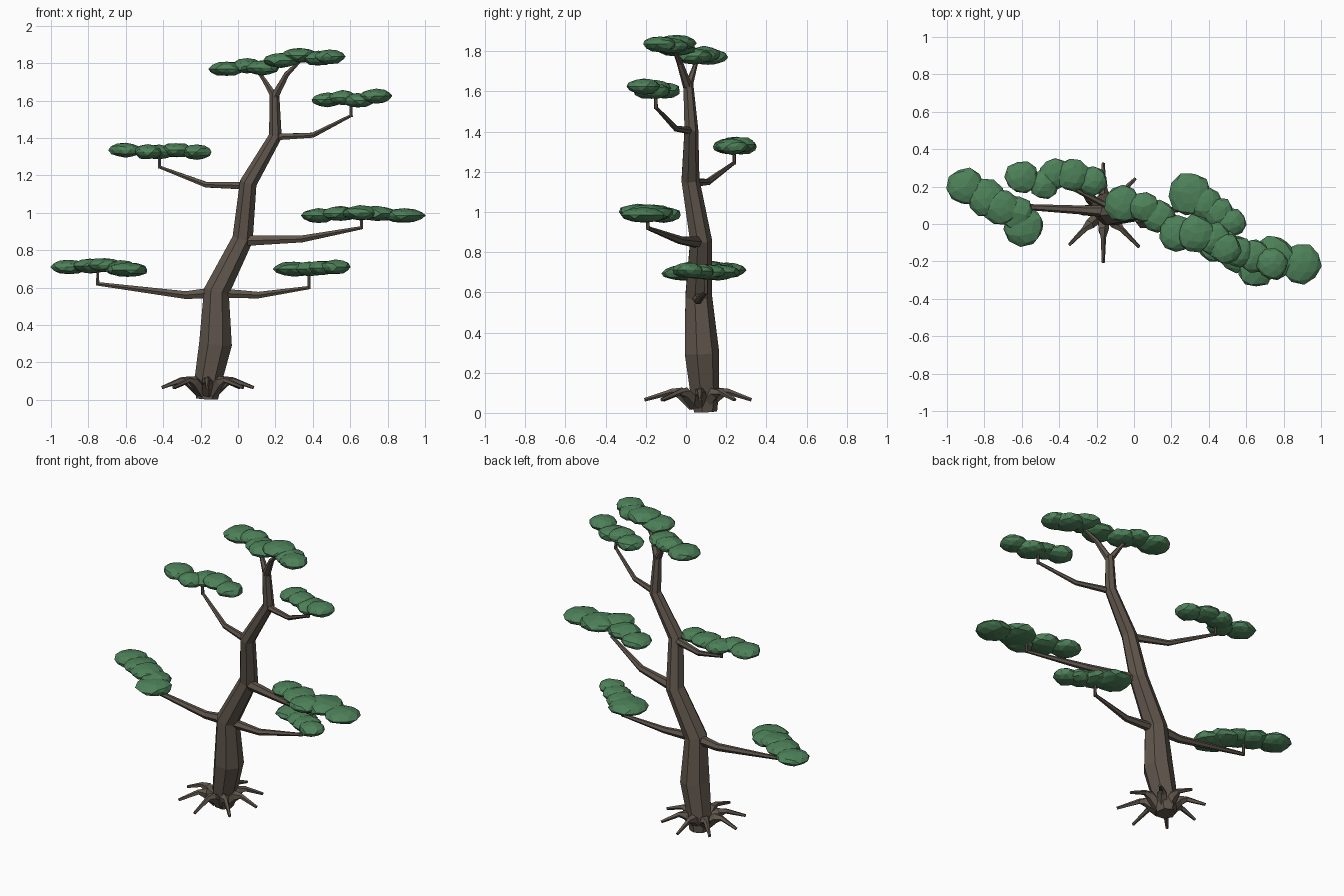
import bpy, bmesh, math, random
from mathutils import Vector, Matrix

random.seed(4)

def material(name, col):
    m = bpy.data.materials.new(name)
    m.diffuse_color = (*col, 1)
    return m

BARK = material("bark", (0.115, 0.092, 0.072))
LEAF = material("leaf", (0.075, 0.22, 0.1))

def finish(bm, name, mat):
    bmesh.ops.recalc_face_normals(bm, faces=bm.faces)
    me = bpy.data.meshes.new(name)
    bm.to_mesh(me)
    bm.free()
    me.materials.append(mat)
    ob = bpy.data.objects.new(name, me)
    bpy.context.collection.objects.link(ob)
    return ob

def tube(name, pts, sides=6):
    """Faceted tapering limb through (x, y, z, radius) points."""
    bm = bmesh.new()
    P = [Vector(p[:3]) for p in pts]
    rings = []
    for i, c in enumerate(P):
        t = Vector((0, 0, 0))
        if i > 0:
            t += (c - P[i - 1]).normalized()
        if i < len(P) - 1:
            t += (P[i + 1] - c).normalized()
        t.normalize()
        # keep one reference axis per limb so rings do not twist
        ref = Vector((0, 1, 0)) if abs((P[-1] - P[0]).normalized().y) < 0.75 else Vector((1, 0, 0))
        u = (ref - t * ref.dot(t)).normalized()
        v = t.cross(u)
        rings.append([bm.verts.new(c + pts[i][3] * (u * math.cos(a) + v * math.sin(a)))
                      for a in (2 * math.pi * k / sides for k in range(sides))])
    for a, b in zip(rings, rings[1:]):
        for k in range(sides):
            j = (k + 1) % sides
            bm.faces.new((a[k], a[j], b[j], b[k]))
    bm.faces.new(rings[0])
    bm.faces.new(rings[-1])
    return finish(bm, name, BARK)

def pad(name, blobs):
    """Foliage pad of squashed, slightly uneven blobs (x, y, z, radius)."""
    bm = bmesh.new()
    for x, y, z, r in blobs:
        mat = (Matrix.Translation((x, y, z)) @ Matrix.Diagonal((r, r, 0.04, 1))
               @ Matrix.Rotation(random.uniform(0, 6.28), 4, 'Z'))
        new = bmesh.ops.create_icosphere(bm, subdivisions=2, radius=1.0, matrix=mat)["verts"]
        c = Vector((x, y, z))
        for v in new:
            v.co = c + (v.co - c) * random.uniform(0.92, 1.06)
    return finish(bm, name, LEAF)

# Trunk
tube("trunk", [(-0.165, 0.095, 0.005, 0.06), (-0.16, 0.09, 0.10, 0.075), (-0.12, 0.075, 0.30, 0.09),
               (-0.115, 0.06, 0.58, 0.07), (0.025, 0.072, 0.86, 0.057), (0.055, 0.02, 1.16, 0.047),
               (0.20, 0.025, 1.41, 0.036), (0.195, 0.01, 1.64, 0.026)], 7)

# Roots
for i in range(8):
    a = i * math.pi / 4
    c, s = math.cos(a), math.sin(a)
    reach = random.uniform(0.24, 0.28)
    tube(f"root_{i + 1}", [(-0.165 + c * d, 0.07 + s * d, z, r) for d, z, r in
                           ((0.03, 0.04, 0.035), (0.10, 0.10, 0.03), (0.14, 0.105, 0.016), (reach, 0.065, 0.009))], 5)

# Side branches: start, elbow, tip
branches = {
    "lower_left": ((-0.10, 0.065, 0.575, 0.035), (-0.28, 0.075, 0.56, 0.024), (-0.75, 0.10, 0.62, 0.011)),
    "lower_right": ((-0.10, 0.06, 0.57, 0.03), (0.11, 0.06, 0.56, 0.02), (0.38, 0.10, 0.60, 0.01)),
    "middle_right": ((0.03, 0.06, 0.85, 0.032), (0.34, -0.03, 0.86, 0.021), (0.66, -0.19, 0.92, 0.01)),
    "middle_left": ((0.05, 0.03, 1.145, 0.024), (-0.17, 0.11, 1.15, 0.017), (-0.42, 0.24, 1.245, 0.009)),
    "upper_right": ((0.20, 0.02, 1.405, 0.02), (0.40, -0.05, 1.415, 0.015), (0.605, -0.15, 1.52, 0.009)),
}
for name, pts in branches.items():
    tube("branch_" + name, pts)
    x, y, z, r = pts[-1]
    tube("stem_" + name, [(x, y, z - 0.008, 0.01), (x, y, z + 0.08, 0.008)])

# Crown fork
tube("fork_left", [(0.195, 0.01, 1.62, 0.022), (0.14, 0.04, 1.71, 0.013), (0.09, 0.06, 1.78, 0.008)])
tube("fork_right", [(0.195, 0.01, 1.62, 0.024), (0.26, -0.03, 1.74, 0.016), (0.33, -0.06, 1.81, 0.009)])

# Foliage pads
pad("foliage_lower_left", [(-0.90, 0.20, 0.71, 0.10), (-0.79, 0.14, 0.715, 0.10), (-0.71, 0.09, 0.72, 0.10),
                           (-0.63, 0.06, 0.705, 0.095), (-0.59, -0.01, 0.695, 0.11)])
pad("foliage_lower_right", [(0.30, 0.16, 0.70, 0.115), (0.38, 0.11, 0.70, 0.09),
                            (0.45, 0.06, 0.705, 0.085), (0.52, 0.01, 0.71, 0.08)])
pad("foliage_middle_right", [(0.43, -0.11, 0.985, 0.09), (0.55, -0.16, 0.995, 0.10), (0.65, -0.24, 1.0, 0.10),
                             (0.74, -0.18, 0.995, 0.12), (0.89, -0.21, 0.985, 0.11)])
pad("foliage_middle_left", [(-0.60, 0.25, 1.335, 0.09), (-0.48, 0.21, 1.325, 0.08), (-0.42, 0.27, 1.325, 0.085),
                            (-0.33, 0.26, 1.335, 0.09), (-0.22, 0.23, 1.325, 0.08)])
pad("foliage_upper_right", [(0.48, -0.11, 1.605, 0.085), (0.56, -0.15, 1.615, 0.08),
                            (0.64, -0.17, 1.60, 0.09), (0.74, -0.21, 1.625, 0.085)])
pad("foliage_crown_left", [(-0.06, 0.11, 1.77, 0.10), (0.05, 0.09, 1.785, 0.085), (0.13, 0.04, 1.775, 0.09)])
pad("foliage_crown_right", [(0.23, -0.05, 1.815, 0.10), (0.33, -0.05, 1.84, 0.10),
                            (0.43, -0.08, 1.825, 0.09), (0.49, -0.13, 1.835, 0.085)])
